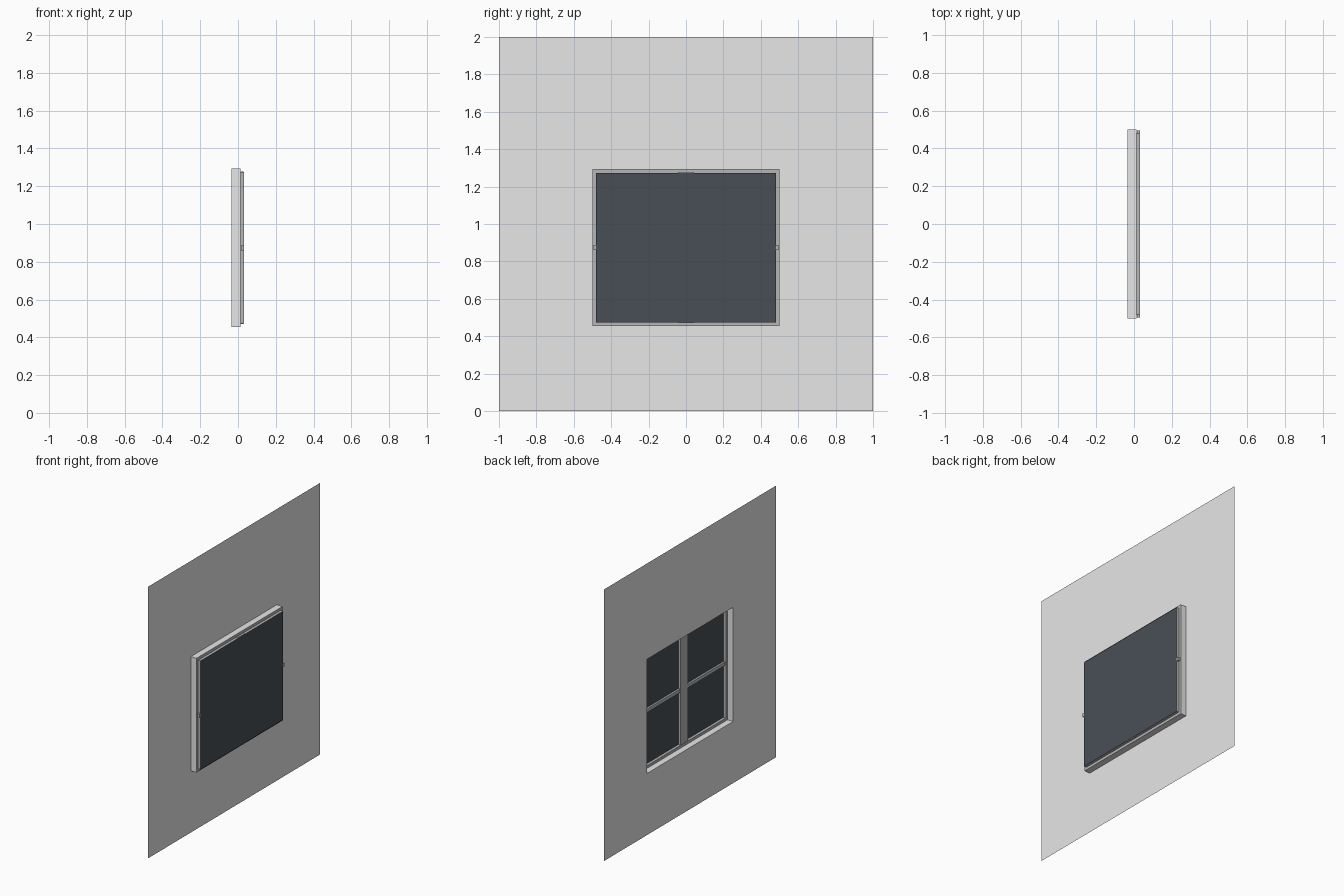
import bpy, bmesh

if "Cube" in bpy.data.objects:
    bpy.data.objects.remove(bpy.data.objects["Cube"])


def mat(name, rgb):
    m = bpy.data.materials.new(name)
    m.diffuse_color = (*rgb, 1.0)
    m.use_nodes = True
    m.node_tree.nodes["Principled BSDF"].inputs["Base Color"].default_value = m.diffuse_color
    return m


WALL = mat("light grey", (0.8, 0.8, 0.8))
TRIM = mat("mid grey", (0.47, 0.47, 0.47))
GLASS = mat("dark blue grey", (0.065, 0.078, 0.095))


def finish(bm, name, material):
    mesh = bpy.data.meshes.new(name)
    bm.to_mesh(mesh)
    bm.free()
    mesh.materials.append(material)
    ob = bpy.data.objects.new(name, mesh)
    bpy.context.collection.objects.link(ob)


def rect(bm, x, hw, z0, z1):
    """Rectangle of vertices facing +x"""
    return [bm.verts.new((x, y, z)) for y, z in
            ((-hw, z0), (hw, z0), (hw, z1), (-hw, z1))]


def skin(name, material, *rects):
    """Sheet joining a chain of rectangles"""
    bm = bmesh.new()
    loops = [rect(bm, *r) for r in rects]
    for a, b in zip(loops, loops[1:]):
        for i in range(4):
            j = (i + 1) % 4
            bm.faces.new((a[i], a[j], b[j], b[i]))
    if len(loops) == 1:
        bm.faces.new(loops[0])
    finish(bm, name, material)


def box(name, material, lo, hi):
    bm = bmesh.new()
    bmesh.ops.create_cube(bm, size=1)
    for v in bm.verts:
        v.co = [lo[i] if v.co[i] < 0 else hi[i] for i in range(3)]
    finish(bm, name, material)


XW, XB, XG = -0.034, 0.012, 0.032      # wall, border and glass depths
OUT = (0.5, 0.454, 1.295)              # opening: half width, bottom, top
INN = (0.48, 0.474, 1.274)             # pane: half width, bottom, top

# wall sheet with opening, and the reveal pushed outward from it
skin("wall", WALL, (XW, 1.0, 0.0, 2.0), (XW, *OUT), (XB, *OUT))
# flat border and raised lip around the pane
skin("window_frame", TRIM, (XB, *OUT), (XB, *INN), (XG, *INN))
# pane
skin("glass", GLASS, (XG, *INN))
# crossing bars behind the pane
box("vertical_bar", TRIM, (0.015, -0.044, 0.471), (0.030, 0.044, 1.277))
box("horizontal_bar", TRIM, (0.017, -0.495, 0.861), (0.031, 0.495, 0.887))
